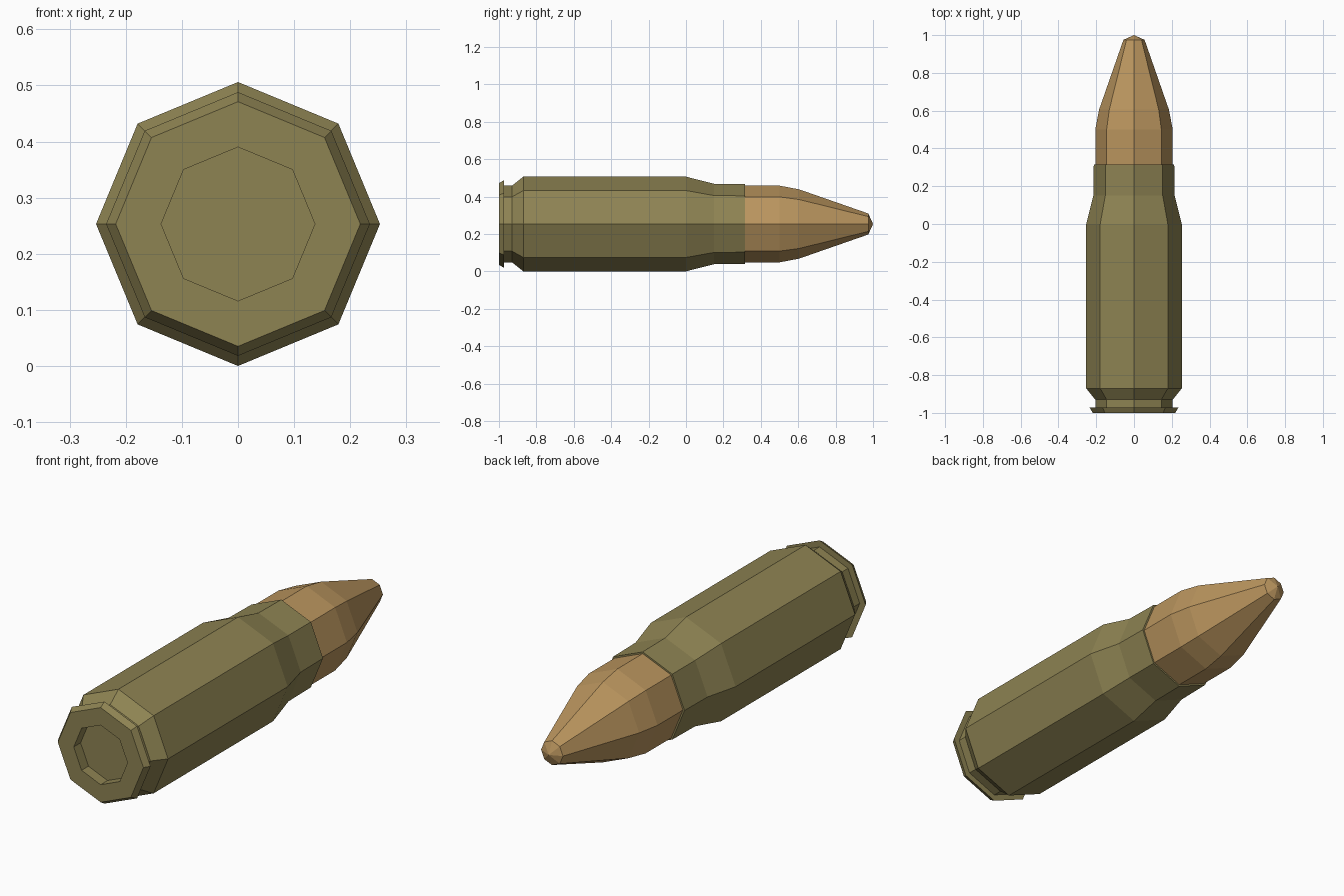
import bpy
import bmesh
import math

if "Cube" in bpy.data.objects:
    bpy.data.objects.remove(bpy.data.objects["Cube"])

SIDES = 8
AXIS_Z = 0.253  # height of the long axis


def material(name, color):
    mat = bpy.data.materials.new(name)
    mat.diffuse_color = (*color, 1.0)
    mat.use_nodes = True
    mat.node_tree.nodes["Principled BSDF"].inputs["Base Color"].default_value = mat.diffuse_color
    return mat


def lathe(name, profile, mat):
    """Turn (y, radius) points round the long axis; radius 0 makes a point."""
    bm = bmesh.new()
    rings = []
    for y, r in profile:
        if r == 0:
            rings.append([bm.verts.new((0, y, AXIS_Z))] * SIDES)
            continue
        ring = []
        for i in range(SIDES):
            a = math.tau * i / SIDES
            ring.append(bm.verts.new((r * math.cos(a), y, AXIS_Z + r * math.sin(a))))
        rings.append(ring)
    for a, b in zip(rings, rings[1:]):
        for i in range(SIDES):
            j = (i + 1) % SIDES
            corners = list(dict.fromkeys((a[i], a[j], b[j], b[i])))
            bm.faces.new(corners)
    # Flat cap where the profile starts on an open ring
    if profile[0][1] > 0:
        bm.faces.new(rings[0])
    bmesh.ops.recalc_face_normals(bm, faces=bm.faces[:])
    mesh = bpy.data.meshes.new(name)
    bm.to_mesh(mesh)
    bm.free()
    mesh.materials.append(mat)
    obj = bpy.data.objects.new(name, mesh)
    bpy.context.collection.objects.link(obj)
    return obj


olive = material("olive_brass", (0.27, 0.228, 0.086))
copper = material("copper", (0.49, 0.30, 0.112))

# Casing: primer recess, rim, groove, body, shoulder, neck and mouth
lathe("casing", [
    (-0.95, 0.137), (-1.0, 0.137), (-1.0, 0.218), (-0.972, 0.235),
    (-0.972, 0.205), (-0.93, 0.205), (-0.87, 0.253), (0.0, 0.253),
    (0.15, 0.215), (0.315, 0.213), (0.315, 0.19), (0.29, 0.0),
], olive)

# Bullet: seated base, straight shank, tapered nose and pointed tip
lathe("bullet", [
    (0.305, 0.205), (0.5, 0.205), (0.605, 0.185), (0.975, 0.056), (1.0, 0.0),
], copper)
